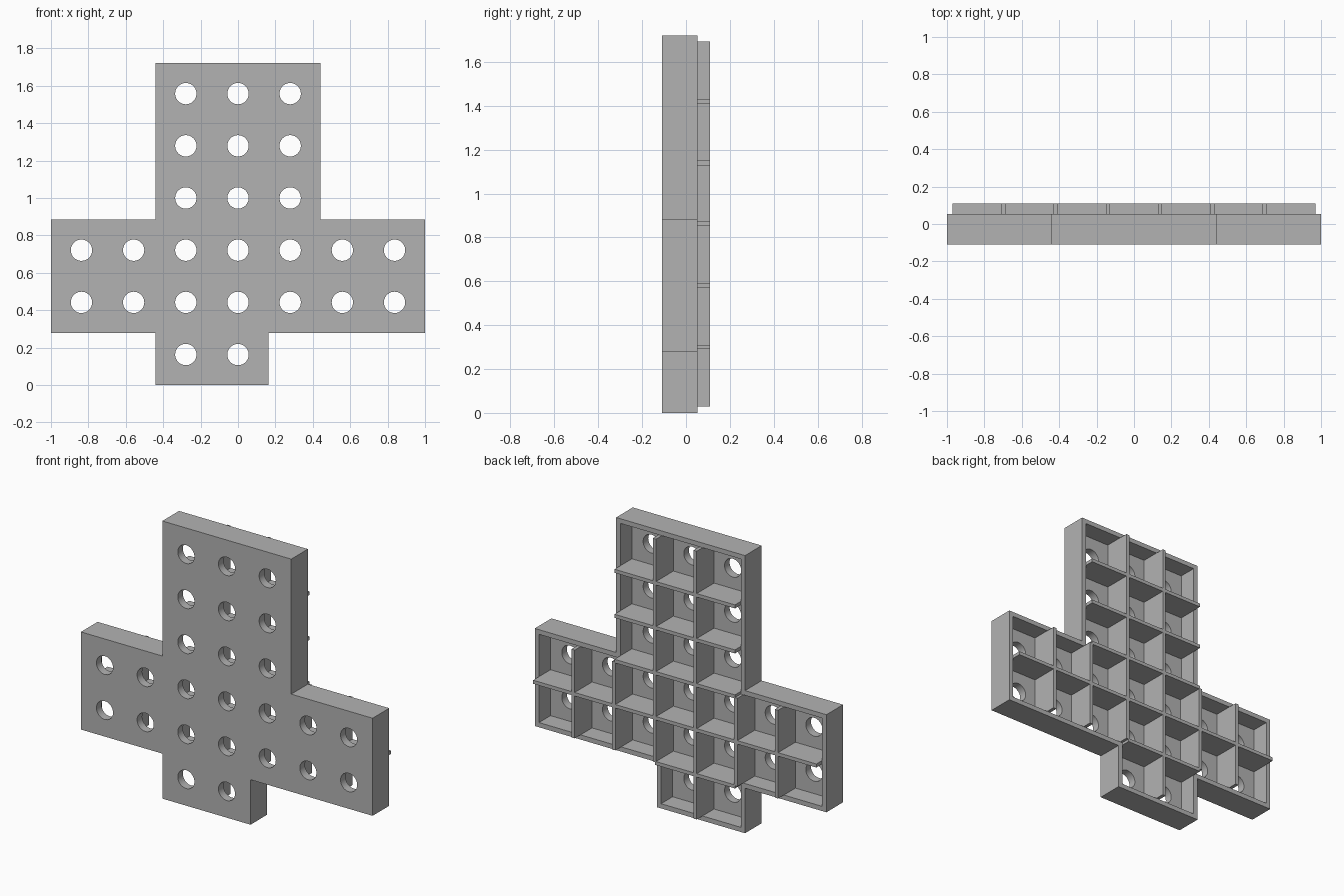
import bpy, bmesh, math
from mathutils import Matrix

if "Cube" in bpy.data.objects:
    bpy.data.objects.remove(bpy.data.objects["Cube"], do_unlink=True)

PITCH = 0.279              # spacing of the cell grid
OUTER, INNER = 0.0235, -0.0055   # wall faces, measured from the cell boundary
FRONT, FLOOR, RIM, RIB_TOP = -0.11, -0.06, 0.053, 0.11
RIB = 0.022

grey = bpy.data.materials.new("grey_plastic")
grey.use_nodes = True
colour = (0.45, 0.45, 0.45, 1)
grey.diffuse_color = colour
grey.node_tree.nodes["Principled BSDF"].inputs["Base Color"].default_value = colour


def gx(col):
    return (col - 3.5) * PITCH


def gz(row):
    return row * PITCH + OUTER


def make(name, bm):
    bmesh.ops.recalc_face_normals(bm, faces=bm.faces)
    mesh = bpy.data.meshes.new(name)
    bm.to_mesh(mesh)
    bm.free()
    mesh.materials.append(grey)
    obj = bpy.data.objects.new(name, mesh)
    bpy.context.collection.objects.link(obj)
    return obj


# Outline corners: column, row, and the outward direction of the wall offset
CORNERS = [(2, 0, -1, -1), (4, 0, 1, -1), (4, 1, 1, -1), (7, 1, 1, -1),
           (7, 3, 1, 1), (5, 3, 1, 1), (5, 6, 1, 1), (2, 6, -1, 1),
           (2, 3, -1, 1), (0, 3, -1, 1), (0, 1, -1, -1), (2, 1, -1, -1)]


def prism(name, offset, y0, y1):
    bm = bmesh.new()
    face = bm.faces.new([bm.verts.new((gx(c) + sx * offset, y0, gz(r) + sz * offset))
                         for c, r, sx, sz in CORNERS])
    new = bmesh.ops.extrude_face_region(bm, geom=[face])["geom"]
    bmesh.ops.translate(bm, vec=(0, y1 - y0, 0),
                        verts=[v for v in new if isinstance(v, bmesh.types.BMVert)])
    return make(name, bm)


def cut(target, cutter):
    mod = target.modifiers.new("cut", "BOOLEAN")
    mod.operation, mod.solver, mod.object = "DIFFERENCE", "EXACT", cutter
    bpy.context.view_layer.update()
    graph = bpy.context.evaluated_depsgraph_get()
    target_mesh = bpy.data.meshes.new_from_object(target.evaluated_get(graph))
    target.modifiers.clear()
    target.data = target_mesh
    bpy.data.objects.remove(cutter, do_unlink=True)


# Hollow tray with an open back
tray = prism("tray", OUTER, FRONT, RIM)
cut(tray, prism("pocket_cutter", INNER, FLOOR, RIM + 0.1))

# One round hole in the middle of every cell
COLUMNS = [range(2, 4), range(7), range(7)] + [range(2, 5)] * 3
bm = bmesh.new()
for row, cols in enumerate(COLUMNS):
    for col in cols:
        place = Matrix.Translation((gx(col + 0.5), FRONT, gz(row + 0.5)))
        bmesh.ops.create_cone(bm, cap_ends=True, segments=40, radius1=0.057,
                              radius2=0.057, depth=0.2,
                              matrix=place @ Matrix.Rotation(math.pi / 2, 4, "X"))
cut(tray, make("hole_cutter", bm))


# Ribs between the cells, standing proud of the rim
def ribs(name, boxes):
    bm = bmesh.new()
    y0 = FLOOR - 0.01
    for x, z, width, height in boxes:
        place = Matrix.Translation((x, (y0 + RIB_TOP) / 2, z))
        bmesh.ops.create_cube(bm, size=1, matrix=place @ Matrix.Diagonal(
            (width, RIB_TOP - y0, height, 1)))
    return make(name, bm)


upright = [(1, 1, 3), (2, 1, 3), (3, 0, 6), (4, 1, 6), (5, 1, 3), (6, 1, 3)]
ribs("upright_ribs", [(gx(c), gz((a + b) / 2), RIB, (b - a) * PITCH + 2 * INNER)
                      for c, a, b in upright])
level = [(1, 2, 4), (2, 0, 7), (3, 2, 5), (4, 2, 5), (5, 2, 5)]
ribs("level_ribs", [(gx((a + b) / 2), gz(r), (b - a) * PITCH + 2 * INNER, RIB)
                    for r, a, b in level])

# Smooth hole walls, sharp edges elsewhere
bpy.ops.object.select_all(action="DESELECT")
tray.select_set(True)
bpy.context.view_layer.objects.active = tray
bpy.ops.object.shade_smooth_by_angle(angle=math.radians(30))
